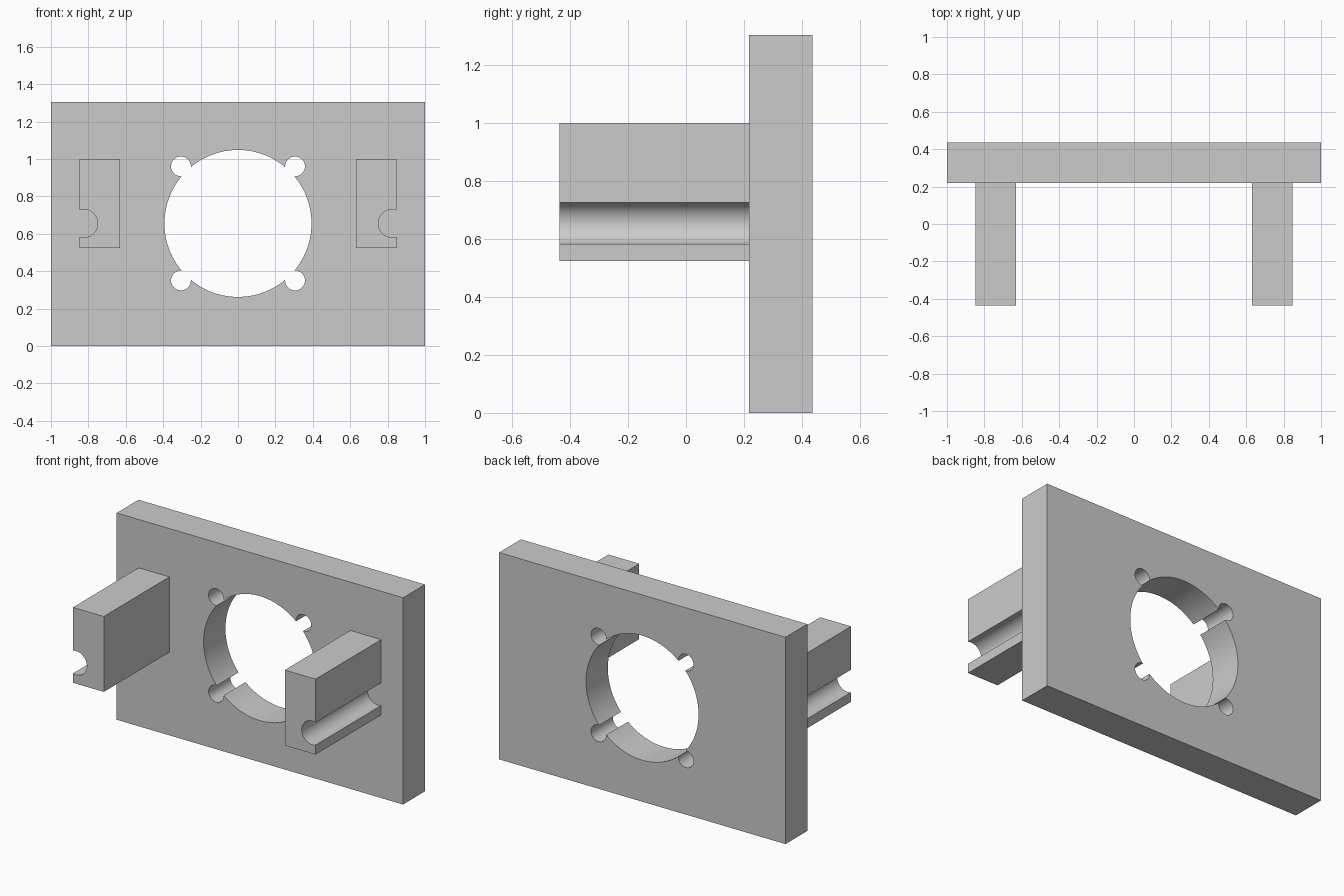
import bpy
from math import radians

cube = bpy.data.objects.get("Cube")
if cube:
    bpy.data.objects.remove(cube, do_unlink=True)

grey = bpy.data.materials.new("plain_grey")
grey.use_nodes = True
colour = (0.6, 0.6, 0.6, 1)
grey.diffuse_color = colour
grey.node_tree.nodes["Principled BSDF"].inputs["Base Color"].default_value = colour

FRONT, FACE, BACK = -0.436, 0.218, 0.436   # arm tips, plate front, plate back
AXIS = 0.655                               # height of all bore centres


def box(name, x, y, z):
    """Box from (low, high) ranges on each axis."""
    ranges = (x, y, z)
    bpy.ops.mesh.primitive_cube_add(size=1, location=[sum(r) / 2 for r in ranges])
    ob = bpy.context.object
    ob.name = name
    ob.scale = [r[1] - r[0] for r in ranges]
    bpy.ops.object.transform_apply(location=True, rotation=True, scale=True)
    ob.data.materials.append(grey)
    return ob


def bore(target, x, z, radius, y, sides):
    """Cut a round hole along y through the target."""
    bpy.ops.mesh.primitive_cylinder_add(
        vertices=sides, radius=radius, depth=y[1] - y[0],
        location=(x, sum(y) / 2, z), rotation=(radians(90), 0, 0))
    cutter = bpy.context.object
    cutter.data.materials.append(grey)
    cutter.hide_render = True
    bpy.context.view_layer.objects.active = target
    mod = target.modifiers.new("bore", 'BOOLEAN')
    mod.operation, mod.solver, mod.object = 'DIFFERENCE', 'EXACT', cutter
    bpy.ops.object.modifier_apply(modifier=mod.name)
    bpy.data.objects.remove(cutter, do_unlink=True)


def finish(ob):
    bpy.ops.object.select_all(action='DESELECT')
    ob.select_set(True)
    bpy.context.view_layer.objects.active = ob
    bpy.ops.object.shade_smooth_by_angle(angle=radians(30))


# Mounting plate with a large opening and four screw holes on its rim
plate = box("mounting_plate", (-1, 1), (FACE, BACK), (0, 1.305))
through = (FACE - 0.1, BACK + 0.1)
bore(plate, 0, AXIS, 0.393, through, 96)
for sx in (-1, 1):
    for sz in (-1, 1):
        bore(plate, sx * 0.305, AXIS + sz * 0.305, 0.053, through, 32)

# Two arms, each with a rod groove along its outer side
for side, sx in (("left", 1), ("right", -1)):
    arm = box(side + "_arm", sorted((sx * 0.632, sx * 0.847)),
              (FRONT, FACE), (0.524, 1.0))
    bore(arm, sx * 0.825, AXIS, 0.075, (FRONT - 0.1, FACE + 0.1), 48)
    finish(arm)
    # Faint round seat where the groove meets the plate
    bore(plate, sx * 0.825, AXIS, 0.075, (FACE - 0.1, FACE + 0.001), 48)
finish(plate)
